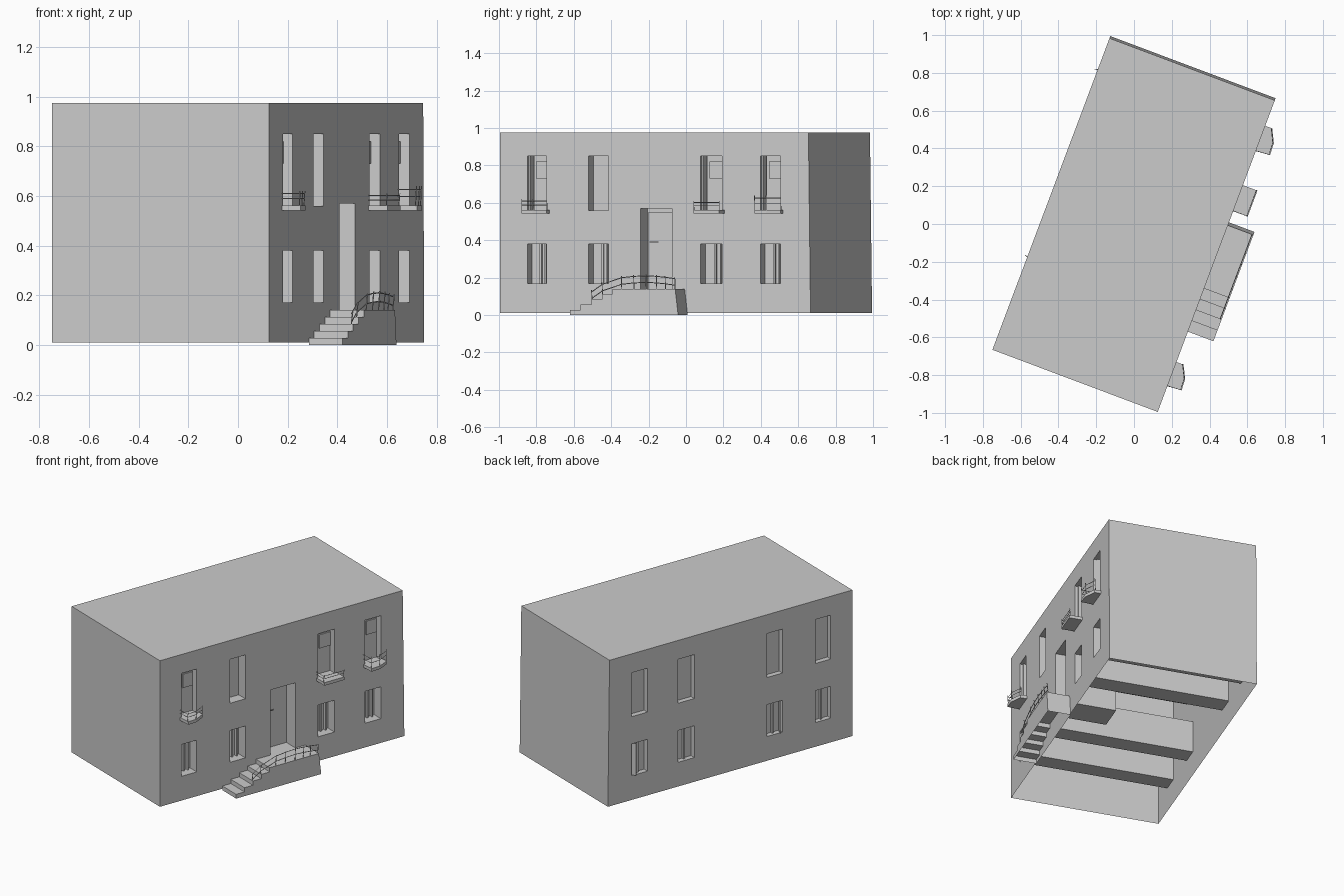
import bpy, bmesh, math
from mathutils import Matrix

if "Cube" in bpy.data.objects:
    bpy.data.objects.remove(bpy.data.objects["Cube"])

TURN = math.radians(-20.6)      # the house stands at an angle
HX, HY = 0.4676, 0.887          # half depth, half length
TOP, BASE = 0.975, 0.01
COLS = [(-0.73, -0.62), (-0.38, -0.267), (0.26, 0.38), (0.60, 0.716)]
LOW, HIGH = (0.17, 0.38), (0.56, 0.85)
DOOR = (-0.085, 0.096)

grey = bpy.data.materials.new("plaster_grey")
grey.use_nodes = True
grey.diffuse_color = (0.6, 0.6, 0.6, 1)
grey.node_tree.nodes["Principled BSDF"].inputs["Base Color"].default_value = (0.6, 0.6, 0.6, 1)


def link(name, data):
    obj = bpy.data.objects.new(name, data)
    obj.rotation_euler.z = TURN
    data.materials.append(grey)
    bpy.context.collection.objects.link(obj)
    return obj


def mesh_object(name, bm):
    bmesh.ops.recalc_face_normals(bm, faces=bm.faces)
    data = bpy.data.meshes.new(name)
    bm.to_mesh(data)
    bm.free()
    return link(name, data)


def add_box(bm, xs, ys, zs, hinge=None, angle=0):
    size = [b - a for a, b in (xs, ys, zs)]
    mid = [(a + b) / 2 for a, b in (xs, ys, zs)]
    mat = Matrix.Translation(mid) @ Matrix.Diagonal((*size, 1))
    if hinge:
        pivot = Matrix.Translation((*hinge, 0))
        mat = pivot @ Matrix.Rotation(math.radians(angle), 4, 'Z') @ pivot.inverted() @ mat
    bmesh.ops.create_cube(bm, size=1, matrix=mat)


def add_prism(bm, points, shift):
    face = bm.faces.new([bm.verts.new(p) for p in points])
    out = bmesh.ops.extrude_face_region(bm, geom=[face])
    verts = [g for g in out["geom"] if isinstance(g, bmesh.types.BMVert)]
    bmesh.ops.translate(bm, vec=shift, verts=verts)


def rods(name, paths, radius=0.0025):
    curve = bpy.data.curves.new(name, 'CURVE')
    curve.dimensions = '3D'
    curve.bevel_depth = radius
    curve.bevel_resolution = 0
    curve.use_fill_caps = True
    for path in paths:
        spline = curve.splines.new('POLY')
        spline.points.add(len(path) - 1)
        for point, co in zip(spline.points, path):
            point.co = (*co, 1)
    return link(name, curve)


def drop_bottom(bm, level):
    faces = [f for f in bm.faces if all(v.co.z < level for v in f.verts)]
    bmesh.ops.delete(bm, geom=faces, context='FACES')


# Cutter: openings run through the whole house, the door pocket is shorter
bm = bmesh.new()
for col in COLS:
    for row in (LOW, HIGH):
        add_box(bm, (-0.6, 0.6), col, row)
add_box(bm, (HX - 0.32, 0.6), DOOR, (0.14, 0.57))
cutter = mesh_object("opening_cutter", bm)
cutter.hide_render = True

# House shell, hollow and open underneath, end wall leaning slightly
bm = bmesh.new()
add_box(bm, (-HX, HX), (-HY, HY), (BASE, TOP))
for v in bm.verts:
    if v.co.y > 0 and v.co.z > 0.5:
        v.co.y -= 0.012
house = mesh_object("house_shell", bm)
cut = house.modifiers.new("openings", 'BOOLEAN')
cut.operation = 'DIFFERENCE'
cut.solver = 'EXACT'
cut.object = cutter
bpy.context.view_layer.update()
shell = bpy.data.meshes.new_from_object(house.evaluated_get(bpy.context.evaluated_depsgraph_get()))
house.modifiers.clear()
bm = bmesh.new()
bm.from_mesh(shell)
drop_bottom(bm, BASE + 0.001)
bm.to_mesh(house.data)
bm.free()
bpy.data.meshes.remove(shell)
bpy.data.objects.remove(cutter)

# Window panes, frames and casement leaves
for i, (a, b) in enumerate(COLS):
    mid = (a + b) / 2
    for side, depth in ((1, 0.07), (-1, 0.035)):
        face = HX - depth
        place = "front" if side > 0 else "back"

        def span(near, far):
            return tuple(sorted((side * near, side * far)))

        bm = bmesh.new()
        add_box(bm, span(face - 0.008, face), (a, b), LOW)
        add_box(bm, span(face, face + 0.015), (mid - 0.006, mid + 0.006), LOW)
        if side > 0:
            add_box(bm, span(face, face + 0.02), (b - 0.03, b - 0.024), LOW)
        elif i in (1, 3):
            # leaf standing ajar
            hinge_y = a + 0.004 if i == 1 else b - 0.004
            ys = (a + 0.004, mid) if i == 1 else (mid, b - 0.004)
            add_box(bm, (-face - 0.004, -face), ys, LOW,
                    (-face, hinge_y), 65 if i == 1 else -65)
        mesh_object(f"{place}_lower_window_{i + 1}", bm)

        bm = bmesh.new()
        add_box(bm, span(face - 0.008, face), (a, b), HIGH)
        if side > 0 and i != 1:
            # balcony door leaf with a raised light
            add_box(bm, span(face, face + 0.025), (a + 0.02, b), HIGH)
            add_box(bm, span(face + 0.025, face + 0.033), (a + 0.036, b - 0.004), (0.73, 0.82))
            add_box(bm, span(face, face + 0.05), (a, a + 0.008), HIGH)
        mesh_object(f"{place}_upper_window_{i + 1}", bm)

# Entrance door with a transom line and handle
bm = bmesh.new()
add_box(bm, (HX - 0.12, HX - 0.105), DOOR, (0.14, 0.57))
add_box(bm, (HX - 0.105, HX - 0.095), (DOOR[0] + 0.012, DOOR[1]), (0.14, 0.55))
add_box(bm, (HX - 0.095, HX - 0.075), (-0.06, -0.054), (0.387, 0.393))
add_box(bm, (HX - 0.08, HX - 0.075), (-0.06, -0.01), (0.387, 0.393))
mesh_object("front_door", bm)

# Entrance stairs and landing as one stepped profile
OUT = 0.612
profile = [(-0.433, 0)]
for k in range(5):
    u = -0.433 + 0.061 * k
    profile += [(u, 0.028 * (k + 1))] if k == 0 else [(u, 0.028 * k), (u, 0.028 * (k + 1))]
profile += [(0.168, 0.14), (0.185, 0)]
bm = bmesh.new()
add_prism(bm, [(HX, u, z) for u, z in profile], (OUT - HX, 0, 0))
drop_bottom(bm, 0.001)
mesh_object("entrance_stairs", bm)

# Stair railing
RAIL = [(-0.31, 0.125), (-0.25, 0.165), (-0.14, 0.2), (-0.07, 0.207),
        (0, 0.21), (0.06, 0.207), (0.11, 0.202), (0.165, 0.195)]
x = OUT - 0.008
paths = [[(x, u, z - drop) for u, z in RAIL] for drop in (0, 0.035)]
for u, z in RAIL:
    foot = 0.14 if u > -0.19 else 0.14 + 0.46 * (u + 0.19)
    paths.append([(x, u, foot), (x + 0.006, u, z + 0.008)])
rods("stair_railing", paths)

# Balconies: plan offsets as (reach, position along the width)
ANGLED = [(0, 0), (0.078, 0.04), (0.075, 0.5), (0.04, 1), (0, 1)]
SQUARE = [(0, 0), (0.082, 0), (0.082, 1), (0, 1)]
for i, plan, rail_h in ((0, ANGLED, 0.06), (2, SQUARE, 0.05), (3, ANGLED, 0.08)):
    a, b = COLS[i][0] - 0.01, COLS[i][1] + 0.015
    edge = [(HX + r, a + t * (b - a)) for r, t in plan]
    bm = bmesh.new()
    add_prism(bm, [(px, py, 0.542) for px, py in edge], (0, 0, 0.02))
    mesh_object(f"balcony_slab_{i + 1}", bm)
    inner = [(px - 0.006 if px > HX else px, py) for px, py in edge]
    paths = [[(px, py, 0.562 + rail_h * f) for px, py in inner[:-1]] for f in (0.45, 0.8)]
    for px, py in inner[1:-1]:
        paths.append([(px, py, 0.56), (px + 0.004, py, 0.56 + rail_h)])
    rods(f"balcony_railing_{i + 1}", paths, 0.002)
